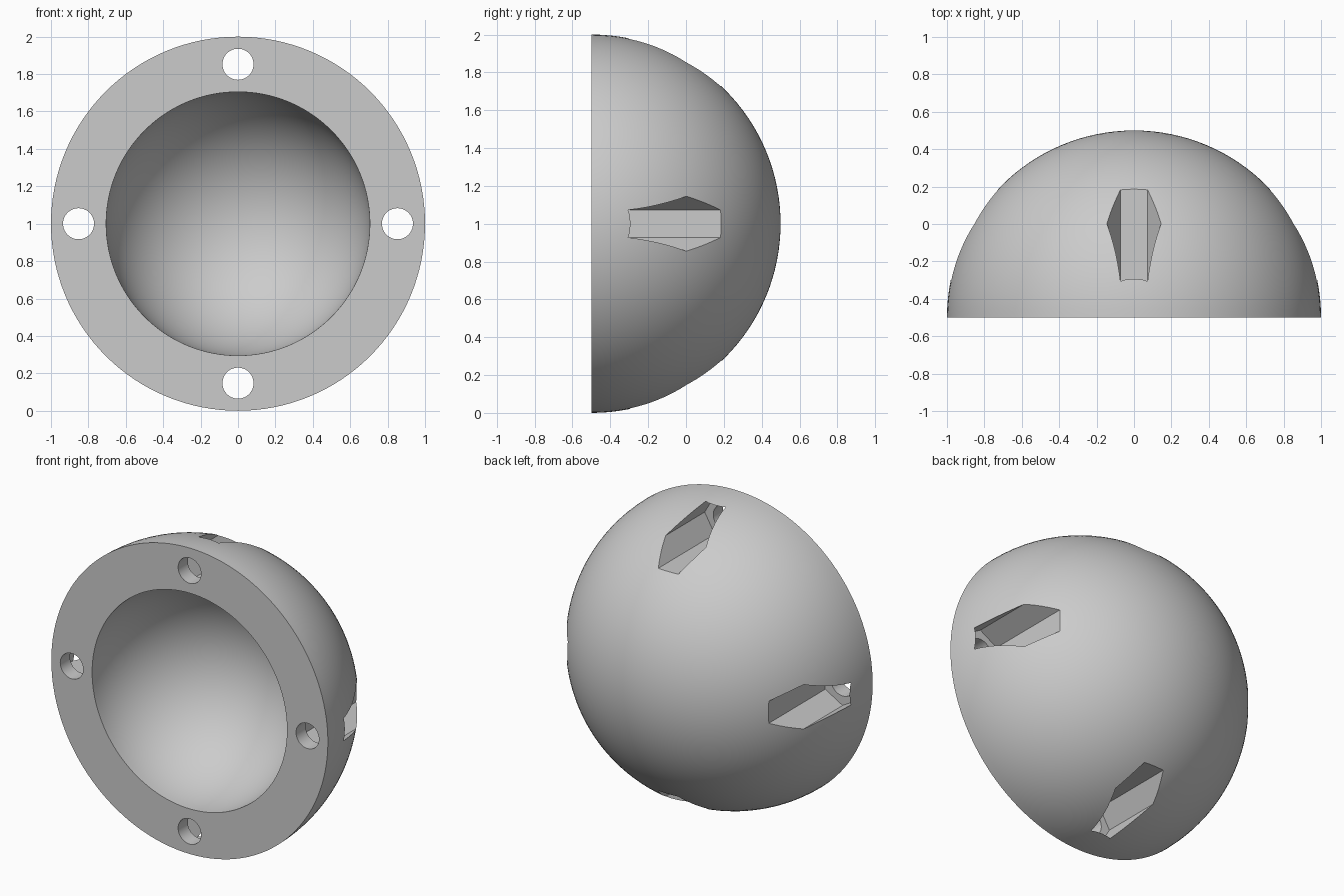
import bpy, bmesh
from math import sin, cos, pi, radians
from mathutils import Matrix, Vector

cube = bpy.data.objects.get("Cube")
if cube:
    bpy.data.objects.remove(cube, do_unlink=True)

OUTER, INNER = 1.0, 0.705          # shell radii
FRONT = -0.5                       # y of the flat rim
BOLT_CIRCLE = (OUTER + INNER) / 2
HOLE_R, NUT_R, FLOOR = 0.083, 0.145, -0.4
CENTRE = Vector((0, FRONT, 1))

grey = bpy.data.materials.new("light_grey")
grey.use_nodes = True
colour = (0.6, 0.6, 0.6, 1)
grey.diffuse_color = colour
grey.node_tree.nodes["Principled BSDF"].inputs["Base Color"].default_value = colour


def make_object(name, bm):
    bmesh.ops.recalc_face_normals(bm, faces=bm.faces)
    mesh = bpy.data.meshes.new(name)
    bm.to_mesh(mesh)
    bm.free()
    mesh.materials.append(grey)
    obj = bpy.data.objects.new(name, mesh)
    bpy.context.collection.objects.link(obj)
    return obj


def arc(radius, steps=32):
    return [Vector((radius * cos(i * pi / 2 / steps), radius * sin(i * pi / 2 / steps), 0))
            for i in range(steps + 1)]


def prism(bm, sides, radius, y0, y1, angle):
    """Prism along y on the bolt circle, one flat side facing outward."""
    mat = (Matrix.Translation(CENTRE) @ Matrix.Rotation(angle, 4, 'Y')
           @ Matrix.Translation((0, (y0 + y1) / 2 - FRONT, BOLT_CIRCLE))
           @ Matrix.Rotation(radians(90), 4, 'X') @ Matrix.Rotation(radians(90), 4, 'Z'))
    # corners of the hexagon point sideways along the bolt circle
    mat = mat @ Matrix.Rotation(radians(90), 4, 'Z')
    bmesh.ops.create_cone(bm, cap_ends=True, segments=sides, radius1=radius,
                          radius2=radius, depth=y1 - y0,
                          matrix=mat @ Matrix.Rotation(radians(90), 4, 'Z'))


# Hemispherical shell: half profile spun around the y axis
bm = bmesh.new()
loop = arc(OUTER) + arc(INNER)[::-1]
verts = [bm.verts.new(p + CENTRE) for p in loop]
edges = [bm.edges.new((verts[i], verts[(i + 1) % len(verts)]))
         for i in range(len(verts)) if i != len(arc(OUTER)) - 1]
bmesh.ops.spin(bm, geom=verts + edges, cent=CENTRE, axis=(0, 1, 0),
               angle=2 * pi, steps=128, use_merge=True)
bmesh.ops.remove_doubles(bm, verts=bm.verts, dist=0.0001)
shell = make_object("dome_shell", bm)

# Bolt holes through the rim, then hexagonal nut pockets from behind
for name, sides, radius, y0, y1 in (
        ("bolt_hole_cutter", 48, HOLE_R, -0.7, 0.6),
        ("nut_pocket_cutter", 6, NUT_R, FLOOR, 0.6)):
    bm = bmesh.new()
    for k in range(4):
        prism(bm, sides, radius, y0, y1, k * pi / 2)
    cutter = make_object(name, bm)
    cut = shell.modifiers.new(name, 'BOOLEAN')
    cut.operation, cut.solver, cut.object = 'DIFFERENCE', 'EXACT', cutter
    bpy.context.view_layer.objects.active = shell
    bpy.ops.object.modifier_apply(modifier=name)
    bpy.data.objects.remove(cutter, do_unlink=True)

bpy.ops.object.select_all(action='DESELECT')
shell.select_set(True)
bpy.context.view_layer.objects.active = shell
bpy.ops.object.shade_smooth_by_angle(angle=radians(25))
